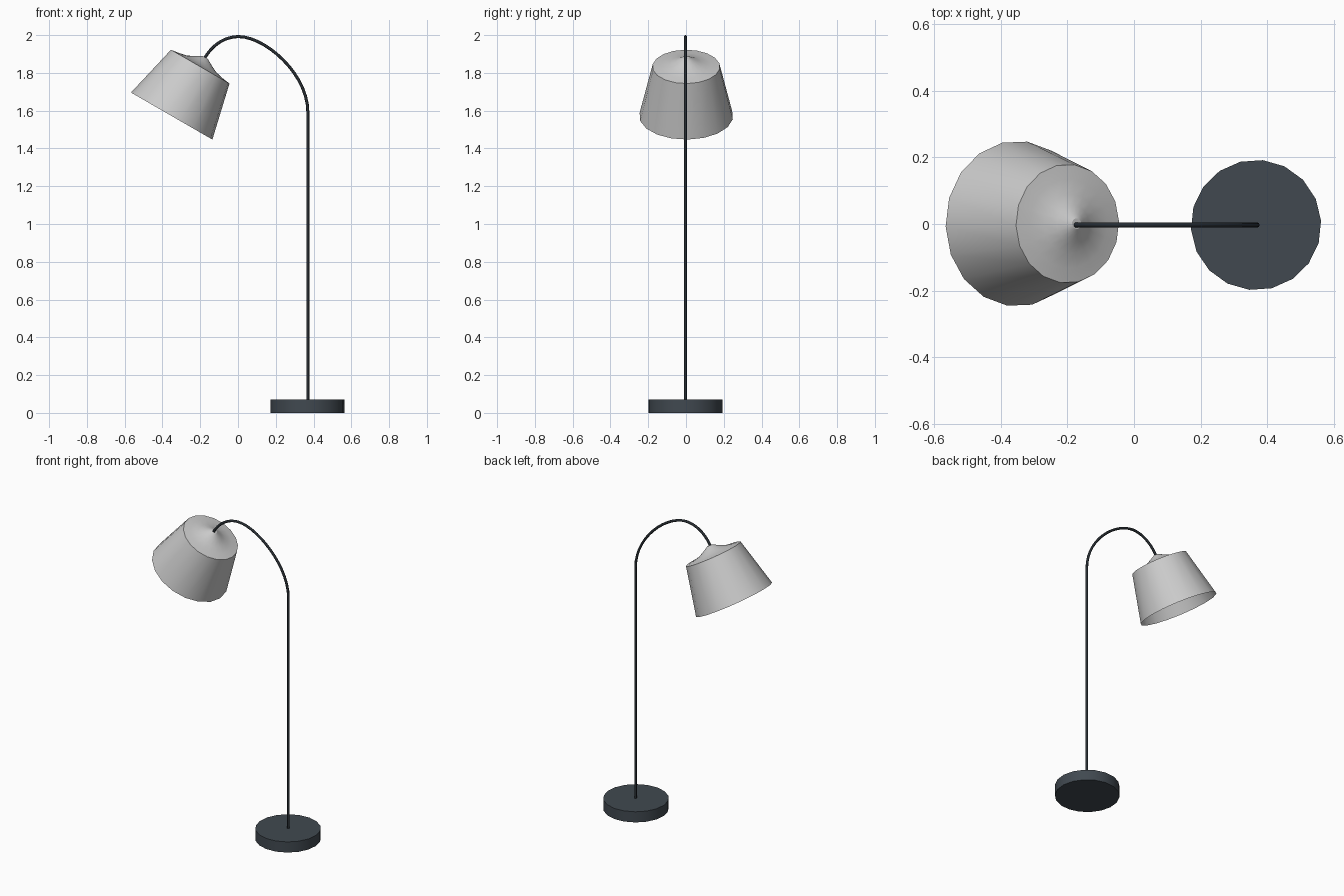
import bpy, bmesh
from math import sin, cos, radians, tau

if "Cube" in bpy.data.objects:
    bpy.data.objects.remove(bpy.data.objects["Cube"])

SIDES = 18


def material(name, rgb):
    m = bpy.data.materials.new(name)
    m.diffuse_color = (*rgb, 1)
    m.use_nodes = True
    m.node_tree.nodes["Principled BSDF"].inputs["Base Color"].default_value = m.diffuse_color
    return m


def lathe(name, profile, turn, open_bottom=False, mat=None):
    """Revolve (radius, height) rings around local z, bottom ring first."""
    bm = bmesh.new()
    rings = []
    for r, z in profile:
        rings.append([bm.verts.new((r * cos(tau * i / SIDES + turn),
                                    r * sin(tau * i / SIDES + turn), z))
                      for i in range(SIDES)])
    for a, b in zip(rings, rings[1:]):
        for i in range(SIDES):
            j = (i + 1) % SIDES
            bm.faces.new((a[i], a[j], b[j], b[i]))
    if not open_bottom:
        bm.faces.new(rings[0][::-1])
    bm.faces.new(rings[-1])
    mesh = bpy.data.meshes.new(name)
    bm.to_mesh(mesh)
    bm.free()
    ob = bpy.data.objects.new(name, mesh)
    bpy.context.collection.objects.link(ob)
    if mat:
        mesh.materials.append(mat)
    bpy.ops.object.select_all(action='DESELECT')
    ob.select_set(True)
    bpy.context.view_layer.objects.active = ob
    bpy.ops.object.shade_smooth_by_angle(angle=radians(30))
    return ob


slate = material("slate", (0.052, 0.066, 0.08))
black = material("black_metal", (0.02, 0.026, 0.032))

# Round foot
base = lathe("base", [(0.196, 0), (0.196, 0.07)], radians(4), mat=slate)
base.location = (0.367, -0.003, 0)

# Tilted shade, open below, with a flared neck on top
shade = lathe("shade", [(0.249, -0.302), (0.179, 0), (0.135, 0.006), (0.09, 0.016),
                        (0.055, 0.033), (0.03, 0.047), (0.016, 0.055)],
              radians(2), open_bottom=True)
shade.location = (-0.2, 0.001, 1.833)
shade.rotation_euler = (0, radians(30), 0)

# Straight pole bending over into the arched neck
curve = bpy.data.curves.new("pole", 'CURVE')
curve.dimensions = '3D'
curve.bevel_depth = 0.008
curve.bevel_resolution = 2
curve.resolution_u = 14
curve.use_fill_caps = True
spline = curve.splines.new('BEZIER')
# Each row: left handle, point, right handle as (x, z)
path = [((0.37, 0.04), (0.37, 0.05), (0.37, 0.5)),
        ((0.37, 1.2), (0.37, 1.59), (0.37, 1.80)),
        ((0.14, 1.992), (0.005, 1.992), (-0.09, 1.992)),
        ((-0.150, 1.925), (-0.177, 1.877), (-0.19, 1.85))]
spline.bezier_points.add(len(path) - 1)
for p, (l, c, r) in zip(spline.bezier_points, path):
    p.handle_left_type = p.handle_right_type = 'FREE'
    p.co = (c[0], -0.003, c[1])
    p.handle_left = (l[0], -0.003, l[1])
    p.handle_right = (r[0], -0.003, r[1])
curve.materials.append(black)
bpy.context.collection.objects.link(bpy.data.objects.new("pole", curve))
